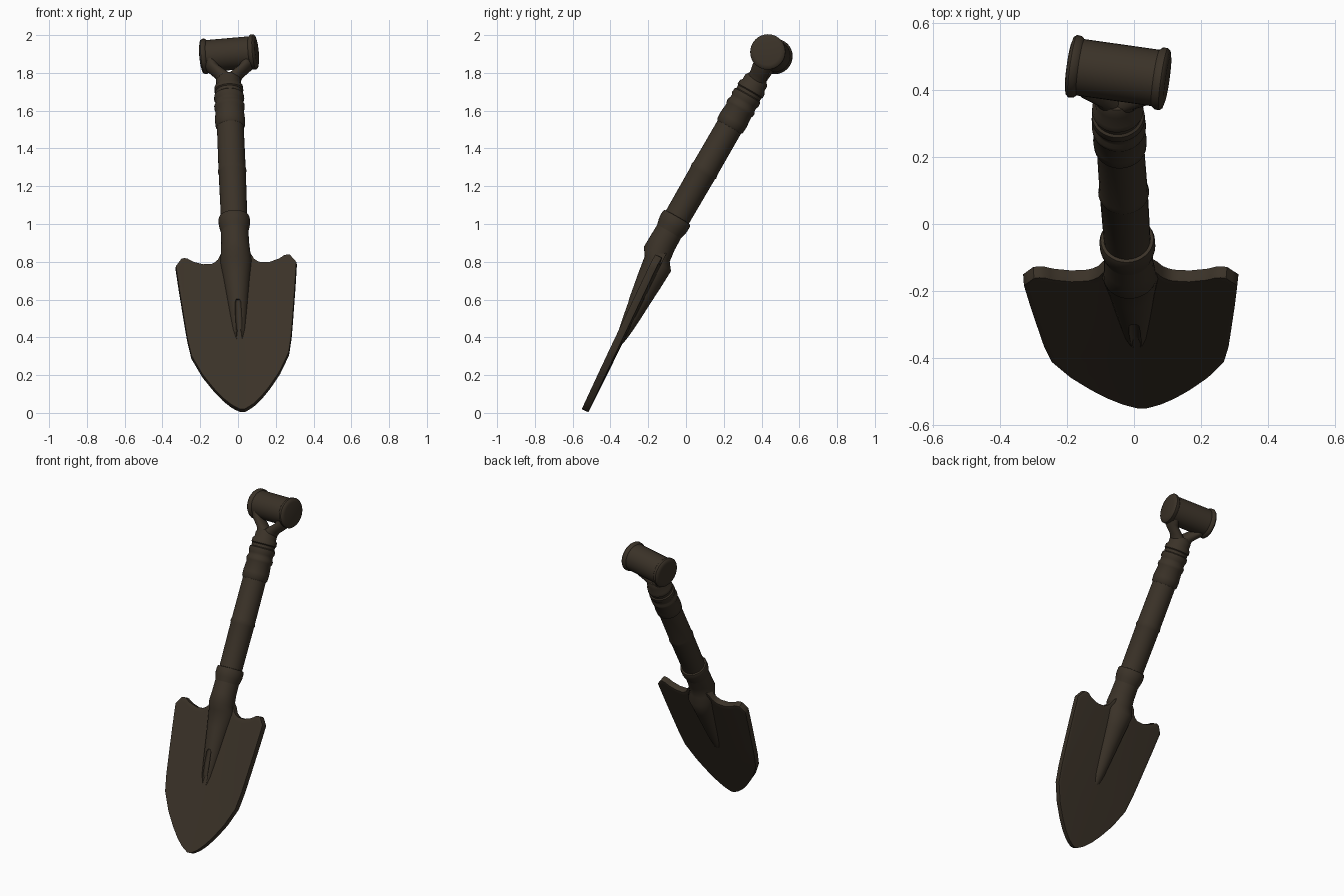
import bpy, bmesh, math
from mathutils import Vector

cube = bpy.data.objects.get("Cube")
if cube:
    bpy.data.objects.remove(cube, do_unlink=True)

# One dark brown for the whole tool
brown = bpy.data.materials.new("dark_brown")
brown.use_nodes = True
colour = (0.043, 0.032, 0.021, 1)
brown.diffuse_color = colour
bsdf = brown.node_tree.nodes["Principled BSDF"]
bsdf.inputs["Base Color"].default_value = colour
bsdf.inputs["Roughness"].default_value = 0.8


def activate(ob):
    bpy.ops.object.select_all(action='DESELECT')
    ob.select_set(True)
    bpy.context.view_layer.objects.active = ob


def finish(name, bm, angle=40):
    bmesh.ops.recalc_face_normals(bm, faces=bm.faces)
    me = bpy.data.meshes.new(name)
    bm.to_mesh(me)
    bm.free()
    me.materials.append(brown)
    ob = bpy.data.objects.new(name, me)
    bpy.context.collection.objects.link(ob)
    activate(ob)
    bpy.ops.object.shade_smooth_by_angle(angle=math.radians(angle))
    return ob


def loft(name, axis, sections, sides=32):
    """Skin elliptical rings (centre, rx, ry), all perpendicular to axis."""
    axis = Vector(axis).normalized()
    ref = Vector((1, 0, 0)) if abs(axis.x) < 0.7 else Vector((0, 1, 0))
    side = (ref - axis * ref.dot(axis)).normalized()
    up = axis.cross(side)
    bm = bmesh.new()
    rings = []
    for c, rx, ry in sections:
        rings.append([bm.verts.new(Vector(c) + side * rx * math.cos(a) + up * ry * math.sin(a))
                      for a in (math.tau * i / sides for i in range(sides))])
    for lo, hi in zip(rings, rings[1:]):
        for i in range(sides):
            j = (i + 1) % sides
            bm.faces.new((lo[i], lo[j], hi[j], hi[i]))
    bm.faces.new(rings[0])
    bm.faces.new(rings[-1])
    return finish(name, bm)


def interp(table, t):
    for (a, p), (b, q) in zip(table, table[1:]):
        if t <= b:
            return p + (q - p) * (t - a) / (b - a)
    return table[-1][1]


# Leaning centre lines of the shaft and of the blade
AXIS = Vector((-0.03, 0.415, 0.72))


def on_shaft(z):
    return Vector((-0.02, -0.055, 1.02)) + AXIS * ((z - 1.02) / 0.72)


def on_blade(z):
    return Vector((0.025 - 0.045 * z, -0.54 + 0.495 * z, z))


def lathe(name, profile):
    return loft(name, AXIS, [(on_shaft(z), r, r) for z, r in profile])


# Shaft with a slight raised joint
lathe("shaft", [(0.9, 0.066), (1.05, 0.07), (1.27, 0.072), (1.28, 0.076),
                (1.295, 0.072), (1.5, 0.071), (1.6, 0.07)])

# Wrapped sleeve with rings
lathe("sleeve", [(1.51, 0.068), (1.52, 0.078), (1.55, 0.08), (1.6, 0.075), (1.61, 0.08),
                 (1.625, 0.081), (1.635, 0.074), (1.65, 0.074), (1.66, 0.08), (1.68, 0.078),
                 (1.685, 0.071), (1.7, 0.071), (1.705, 0.077), (1.725, 0.075),
                 (1.735, 0.066), (1.76, 0.066), (1.78, 0.05)])

# Collar at the mouth of the socket
lathe("socket_collar", [(0.95, 0.07), (0.985, 0.08), (1.0, 0.083), (1.025, 0.083),
                        (1.035, 0.079), (1.037, 0.066)])

# Tapered socket running down into the blade
tip_end = [(0.36, 0.012, 0.012), (0.385, 0.026, 0.024), (0.43, 0.036, 0.034),
           (0.5, 0.045, 0.045), (0.6, 0.058, 0.057), (0.7, 0.071, 0.07), (0.79, 0.085, 0.08)]
sections = [(on_blade(z), rx, ry) for z, rx, ry in tip_end]
sections += [(on_shaft(z) + Vector((0, dy, 0)), r, r)
             for z, r, dy in [(0.84, 0.079, 0.004), (0.9, 0.074, 0), (0.98, 0.072, 0)]]
socket = loft("socket", AXIS, sections)

# Narrow slot cut in the front of the socket
front = Vector((0, -0.895, 0.446))
depth = [(z, ry) for z, rx, ry in tip_end]
slot = loft("slot_cutter", AXIS, [
    (on_blade(z) + front * interp(depth, z), w, 0.016)
    for z, w in [(0.375, 0.008), (0.4, 0.015), (0.5, 0.018), (0.565, 0.016), (0.58, 0.008)]], 16)
slot.hide_render = True
cut = socket.modifiers.new("slot", 'BOOLEAN')
cut.object = slot
cut.operation = 'DIFFERENCE'
cut.solver = 'EXACT'
activate(socket)
bpy.ops.object.modifier_apply(modifier="slot")
bpy.data.objects.remove(slot, do_unlink=True)

# Blade: pointed, slightly dished sheet with raised shoulders
half_width = [(0, 0.012), (0.03, 0.055), (0.08, 0.1), (0.15, 0.148), (0.25, 0.205),
              (0.38, 0.258), (0.5, 0.276), (0.65, 0.29), (0.85, 0.308), (1, 0.32)]
top_edge = [(0, 0.85), (0.22, 0.85), (0.3, 0.805), (0.38, 0.785), (0.55, 0.783),
            (0.72, 0.798), (0.82, 0.818), (0.9, 0.815), (1, 0.775)]
cols, rows = 40, 40
bm = bmesh.new()
grid = []
for r in range(rows + 1):
    s = (r / rows) ** 1.3
    line = []
    for c in range(cols + 1):
        u = 2 * c / cols - 1
        z = 0.012 + s * (interp(top_edge, abs(u)) - 0.012)
        p = on_blade(z) + front * (0.012 * u * u * s)
        p += Vector((1, 0, 0.035)) * (u * interp(half_width, s))
        line.append(bm.verts.new(p))
    grid.append(line)
for lo, hi in zip(grid, grid[1:]):
    for c in range(cols):
        bm.faces.new((lo[c], lo[c + 1], hi[c + 1], hi[c]))
blade = finish("blade", bm)
thick = blade.modifiers.new("thickness", 'SOLIDIFY')
thick.thickness = 0.038
thick.offset = 0
edge = blade.modifiers.new("soft_edge", 'BEVEL')
edge.width = 0.007
edge.segments = 2
edge.limit_method = 'ANGLE'
edge.angle_limit = math.radians(50)
for name in ("thickness", "soft_edge"):
    bpy.ops.object.modifier_apply(modifier=name)
bpy.ops.object.shade_smooth_by_angle(angle=math.radians(40))

# Tilted barrel grip with rounded end caps
left_end, right_end = Vector((-0.195, 0.473, 1.886)), Vector((0.1, 0.431, 1.912))
span = right_end - left_end
half = [(0, 0.07), (0.015, 0.088), (0.04, 0.094), (0.09, 0.093), (0.12, 0.085)]
barrel = half + [(1 - t, r) for t, r in reversed(half)]
loft("grip", span, [(left_end + span * t, r, r) for t, r in barrel])

# Forked yoke arms from the sleeve to the grip ends
arms = {
    "yoke_arm_right": [((-0.055, 0.365, 1.745), 0.055, 0.055), ((-0.075, 0.385, 1.78), 0.046, 0.048),
                       ((-0.135, 0.415, 1.825), 0.04, 0.05), ((-0.155, 0.45, 1.87), 0.034, 0.07)],
    "yoke_arm_left": [((-0.045, 0.365, 1.745), 0.055, 0.055), ((-0.02, 0.38, 1.78), 0.046, 0.048),
                      ((0.042, 0.4, 1.83), 0.04, 0.05), ((0.06, 0.43, 1.885), 0.034, 0.07)],
}
for name, rings in arms.items():
    loft(name, AXIS, rings, 24)
